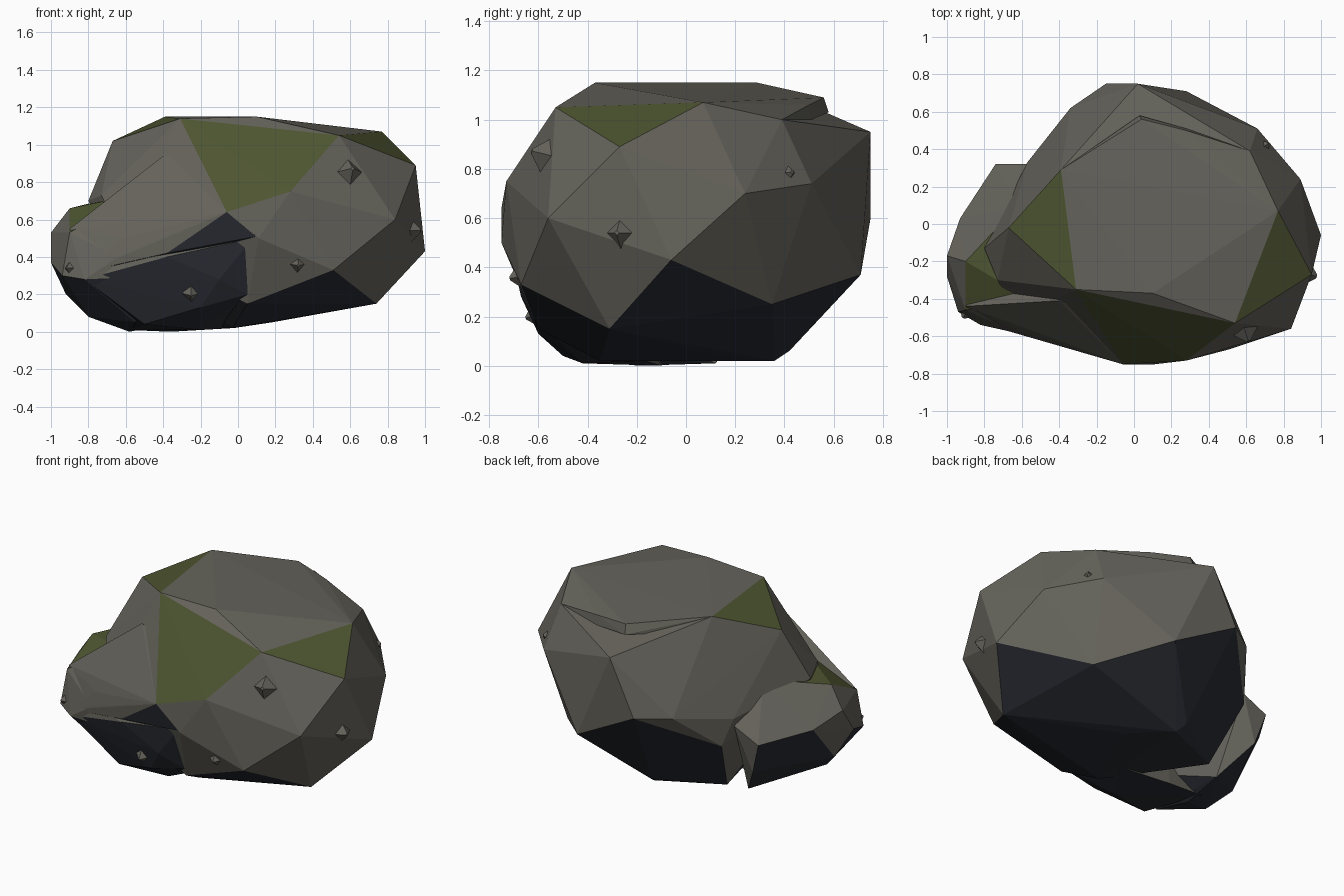
import bpy, bmesh
from mathutils import Vector, Matrix
from mathutils.bvhtree import BVHTree


def material(name, color):
    m = bpy.data.materials.new(name)
    m.diffuse_color = color
    return m


STONE = material("stone", (0.13, 0.125, 0.105, 1))
MOSS = material("moss", (0.075, 0.09, 0.03, 1))
DAMP = material("damp_stone", (0.022, 0.025, 0.033, 1))


def finish(name, bm):
    me = bpy.data.meshes.new(name)
    bm.to_mesh(me)
    bm.free()
    for m in (STONE, MOSS, DAMP):
        me.materials.append(m)
    ob = bpy.data.objects.new(name, me)
    bpy.context.collection.objects.link(ob)
    return ob


def boulder(name, points, mossy=(), damp=-0.3):
    """Faceted stone: hull of key corners, dark underside, moss on seeded faces."""
    bm = bmesh.new()
    for p in points:
        bm.verts.new(p)
    bmesh.ops.convex_hull(bm, input=bm.verts[:])
    loose = [v for v in bm.verts if not v.link_faces]
    bmesh.ops.delete(bm, geom=loose, context='VERTS')
    bmesh.ops.recalc_face_normals(bm, faces=bm.faces[:])
    bm.normal_update()
    bm.faces.ensure_lookup_table()
    bm.faces.index_update()
    for f in bm.faces:
        if f.normal.z < damp:
            f.material_index = 2
    tree = BVHTree.FromBMesh(bm)
    for s in mossy:
        bm.faces[tree.find_nearest(Vector(s))[2]].material_index = 1
    return finish(name, bm)


# main boulder
boulder("main_boulder", [
    (-.31, -.35, 1.14), (.1, -.37, 1.15), (-.39, .29, 1.15), (.77, .07, 1.07),
    (-.67, -.02, 1.02), (.54, -.53, 1.05), (.95, -.27, .89), (.62, .39, 1.0),
    (.02, .75, .95), (.89, .24, .70), (.66, .51, .74), (.84, -.56, .6),
    (1.0, -.06, .43), (.74, -.31, .15), (.51, -.67, .33), (.11, -.75, .5),
    (-.06, -.75, .64), (.28, -.73, .75), (-.8, -.13, .7), (-.73, -.3, .73),
    (-.62, -.5, .5), (-.15, .75, .6), (-.34, .62, .6), (-.57, .33, .55),
    (.28, .71, .37), (.6, .35, .25), (-.05, .42, .06), (.18, .1, .05),
    (-.02, .36, .02), (-.03, -.35, .02), (.05, -.6, .15), (-.52, .38, .38),
    (-.42, .18, .03)],
    mossy=[(-.1, -.5, .95), (.2, -.55, .95), (.4, -.58, .95), (-.45, -.05, 1.1),
           (.75, -.25, 1.0), (.05, -.6, .85)], damp=-0.52)

# top slab with its small step at the back
boulder("top_slab", [
    (.04, .56, 1.09), (.03, .58, 1.03), (-.39, .29, 1.15), (-.38, .3, 1.06),
    (.1, -.37, 1.15), (.77, .07, 1.07), (.62, .39, 1.0), (.28, .5, 1.06),
    (.28, .51, 1.0)])

# low lobe on the left
boulder("left_lobe", [
    (-1.0, -.28, .37), (-1.0, -.17, .53), (-.93, .03, .46), (-.74, .32, .42),
    (-.57, .32, .5), (-.9, -.2, .66), (-.62, .1, .73), (-.56, -.4, .73),
    (-.94, -.47, .3), (-.9, -.46, .53), (-.82, -.54, .28), (-.8, -.3, .08),
    (-.92, -.2, .2), (-.58, -.2, 0), (-.55, -.45, .05), (-.64, -.58, .4),
    (-.53, .12, .01), (-.68, .29, .22), (-.38, -.6, .3)],
    mossy=[(-.75, -.15, .7), (-.75, -.35, .69)])

# belly under the front ledge
boulder("front_belly", [
    (-.64, -.57, .41), (-.38, -.65, .4), (-.1, -.67, .28), (-.2, -.6, .13),
    (-.5, -.5, .04), (-.2, -.42, .01), (.05, -.62, .2), (-.2, -.2, .01),
    (-.6, -.1, .01), (-.36, -.1, 0), (.08, -.72, .5), (-.5, -.3, .4),
    (-.82, -.53, .28), (-.02, -.17, .02)], damp=-0.1)

# sloping shelf joining the lobe to the front crest
boulder("front_shelf", [
    (-.9, -.44, .55), (-.82, -.53, .32), (-.64, -.58, .41), (-.62, -.57, .5),
    (-.38, -.65, .42), (-.06, -.75, .64), (.1, -.75, .51), (-.56, -.43, .73),
    (-.4, -.41, .94), (-.23, -.47, .92), (-.1, -.3, .8), (-.7, -.2, .5),
    (-.1, -.5, .4)], damp=-0.2)

# small stone chips: (position, outward direction, radius)
chips = [
    ((.6, -.59, .86), (.3, -.9, .3), .09), ((.94, -.27, .54), (1, -.3, 0), .085),
    ((-.9, -.48, .34), (-.5, -.8, 0), .06), ((-.25, -.63, .2), (0, -1, -.3), .05),
    ((.32, -.69, .36), (.1, -1, -.2), .06), ((.79, -.03, .99), (.8, .1, .6), .07),
    ((.69, .41, .78), (.8, .6, .2), .08)]
for i, (pos, out, rad) in enumerate(chips):
    bm = bmesh.new()
    turn = Vector(out).to_track_quat('Z', 'Y').to_matrix().to_4x4()
    bmesh.ops.create_cone(bm, cap_ends=True, segments=4, radius1=rad,
                          radius2=rad * .12, depth=rad * .9,
                          matrix=Matrix.Translation(pos) @ turn)
    finish("chip_%d" % (i + 1), bm)
